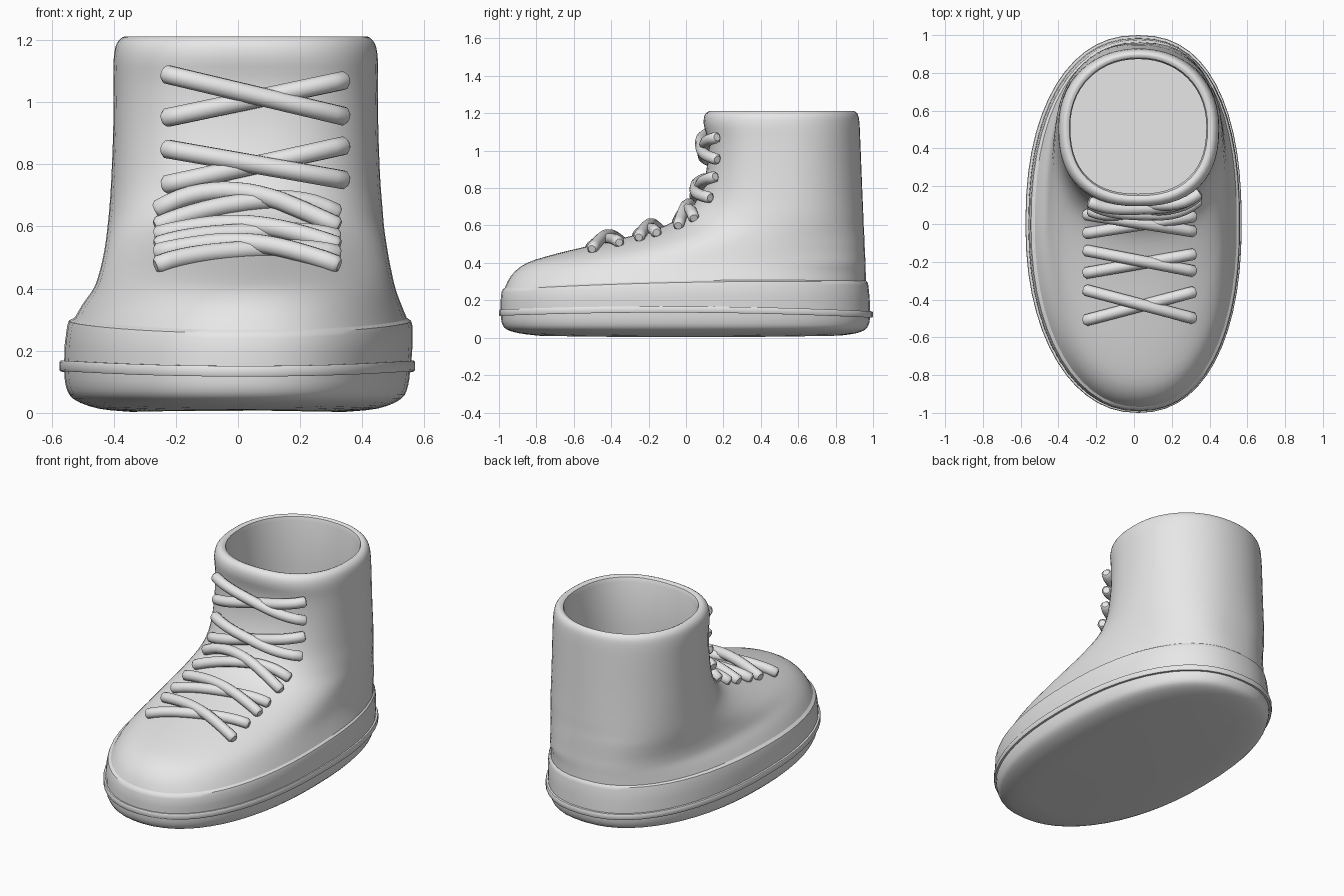
import bpy, bmesh, math
from mathutils import Vector
from mathutils.bvhtree import BVHTree

cube = bpy.data.objects.get("Cube")
if cube:
    bpy.data.objects.remove(cube)

grey = bpy.data.materials.new("light grey")
grey.use_nodes = True
grey.diffuse_color = (0.8, 0.8, 0.8, 1)
grey.node_tree.nodes["Principled BSDF"].inputs["Base Color"].default_value = (0.8, 0.8, 0.8, 1)

SEGMENTS = 56


def ring(bm, z, front, back, left, right, front_power, back_power, tilt=0.0, bow=0.0, skew=0.0):
    """One closed oval between the given extents, sloped along y and bent towards +x at its ends."""
    cx, cy = (left + right) / 2, (front + back) / 2
    verts = []
    for i in range(SEGMENTS):
        a = math.tau * i / SEGMENTS
        c, s = math.cos(a), math.sin(a)
        e = 2 / (back_power if s > 0 else front_power)
        x = cx + (right - left) / 2 * math.copysign(abs(c) ** e, c)
        y = cy + (back - front) / 2 * math.copysign(abs(s) ** e, s)
        verts.append(bm.verts.new((x + skew * y * y, y, z + tilt * y - bow * y * y)))
    return verts


def smooth_rows(rows, steps=3):
    """Catmull-Rom interpolation through the key ovals."""
    out = []
    for i in range(len(rows) - 1):
        p = [rows[max(i - 1, 0)], rows[i], rows[i + 1], rows[min(i + 2, len(rows) - 1)]]
        for k in range(steps):
            t = k / steps
            out.append([b + 0.5 * t * (c - a + t * (2 * a - 5 * b + 4 * c - d + t * (3 * (b - c) + d - a)))
                        for a, b, c, d in zip(*p)])
    return out + [rows[-1]]


def loft(name, rows, cap_start=False, cap_end=False, closed=False):
    bm = bmesh.new()
    rings = [ring(bm, *r) for r in rows]
    pairs = list(zip(rings, rings[1:]))
    if closed:
        pairs.append((rings[-1], rings[0]))
    for low, high in pairs:
        for i in range(SEGMENTS):
            j = (i + 1) % SEGMENTS
            bm.faces.new((low[i], low[j], high[j], high[i]))
    if cap_start:
        bm.faces.new(rings[0][::-1])
    if cap_end:
        bm.faces.new(rings[-1])
    bm.normal_update()
    tree = BVHTree.FromBMesh(bm)
    mesh = bpy.data.meshes.new(name)
    bm.to_mesh(mesh)
    bm.free()
    mesh.materials.append(grey)
    obj = bpy.data.objects.new(name, mesh)
    bpy.context.collection.objects.link(obj)
    bpy.ops.object.select_all(action='DESELECT')
    obj.select_set(True)
    bpy.context.view_layer.objects.active = obj
    bpy.ops.object.shade_smooth_by_angle(angle=math.radians(35))
    return tree


# Rounded sole
loft("sole", smooth_rows([
    [0.003, -0.78, 0.82, -0.34, 0.34, 2.2, 2.2, 0, -0.012, 0.02],
    [0.014, -0.89, 0.91, -0.45, 0.45, 2.2, 2.2, 0, -0.012, 0.025],
    [0.045, -0.96, 0.96, -0.53, 0.525, 2.2, 2.3, 0, 0, 0.025],
    [0.09, -0.985, 0.98, -0.555, 0.548, 2.2, 2.3, 0, 0.01, 0.025],
    [0.15, -0.99, 0.985, -0.56, 0.555, 2.2, 2.3, 0, 0.025, 0.025]]), cap_start=True, cap_end=True)

# Thin welt strip around the sole
loft("welt", [
    [z, -1 + d, 1 - d, -0.575 + d, 0.57 - d, 2.2, 2.3, -0.005, 0.022, 0.025]
    for z, d in ((0.134, 0.03), (0.134, 0.003), (0.139, 0), (0.163, 0), (0.168, 0.003), (0.168, 0.03))],
    closed=True)

# Foxing band above the welt
loft("foxing_band", [
    [0.15, -0.99, 0.985, -0.56, 0.557, 2.2, 2.3, 0, 0.022, 0.025],
    [0.22, -0.992, 0.982, -0.558, 0.562, 2.2, 2.3, 0.01, 0.02, 0.025],
    [0.28, -0.987, 0.975, -0.55, 0.562, 2.2, 2.3, 0.02, 0.02, 0.025],
    [0.296, -0.981, 0.971, -0.545, 0.557, 2.2, 2.3, 0.02, 0.02, 0.025],
    [0.307, -0.965, 0.96, -0.525, 0.54, 2.2, 2.3, 0.02, 0.02, 0.025]])

# Upper: vamp rising into the ankle shaft, rolled rim and inner lining
outer = smooth_rows([
    [0.29, -0.975, 0.963, -0.535, 0.55, 2.2, 2.3, 0.02, 0.02, 0.025],
    [0.35, -0.935, 0.961, -0.50, 0.525, 2.15, 2.42, 0.01, 0.01, 0.022],
    [0.40, -0.85, 0.96, -0.465, 0.507, 2.1, 2.55, 0, 0, 0.018],
    [0.45, -0.69, 0.957, -0.447, 0.495, 2.05, 2.55, 0, 0, 0.012],
    [0.50, -0.48, 0.955, -0.435, 0.485, 2, 2.5, 0, 0, 0.006],
    [0.55, -0.27, 0.953, -0.426, 0.477, 2.05, 2.4, 0, 0, 0],
    [0.60, -0.11, 0.95, -0.42, 0.47, 2.15, 2.3, 0, 0, 0],
    [0.66, -0.01, 0.948, -0.414, 0.465, 2.25, 2.22, 0, 0, 0],
    [0.75, 0.065, 0.944, -0.408, 0.458, 2.4, 2.15, 0, 0, 0],
    [0.90, 0.11, 0.938, -0.402, 0.452, 2.55, 2.1, 0, 0, 0],
    [1.05, 0.115, 0.932, -0.40, 0.45, 2.55, 2.1, 0, 0, 0],
    [1.14, 0.095, 0.928, -0.40, 0.45, 2.45, 2.1, 0, 0, 0],
    [1.19, 0.10, 0.92, -0.39, 0.44, 2.4, 2.1, 0, 0, 0],
    [1.212, 0.125, 0.90, -0.365, 0.415, 2.4, 2.1, 0, 0, 0],
    [1.205, 0.15, 0.88, -0.342, 0.39, 2.4, 2.1, 0, 0, 0]])
lining = [[z, 0.16, 0.873, -0.337, 0.383, 2.4, 2.1] for z in (1.18, 0.9, 0.6, 0.2)]
surface = loft("upper", outer + lining, cap_end=True)


# Laces laid over the upper by casting each strand onto its surface
def lace(name, start, end, direction, lift, end_gap):
    direction = Vector(direction).normalized()
    start, end = Vector(start), Vector(end)
    count = 16
    points = []
    for i in range(count + 1):
        t = i / count
        origin = start.lerp(end, t) - direction * 1.5
        hit, _, _, _ = surface.ray_cast(origin, direction)
        bulge = math.sin(math.pi * t) ** 2
        points.append(hit - direction * (0.014 + end_gap * (1 - bulge) + lift * bulge))
    head = points[0] + (points[0] - points[1]).normalized() * 0.012
    tail = points[-1] + (points[-1] - points[-2]).normalized() * 0.012
    points = [head] + points + [tail]
    curve = bpy.data.curves.new(name, 'CURVE')
    curve.dimensions = '3D'
    curve.bevel_depth = 0.031
    curve.bevel_resolution = 3
    curve.use_fill_caps = True
    spline = curve.splines.new('POLY')
    spline.points.add(len(points) - 1)
    for p, co in zip(spline.points, points):
        p.co = (*co, 1)
    spline.points[0].radius = spline.points[-1].radius = 0.65
    curve.materials.append(grey)
    bpy.context.collection.objects.link(bpy.data.objects.new(name, curve))


# Each pair: height or depth of the four ends, laid from the front or from above
shaft_pairs = [(1.09, 0.955, 0.95, 1.07), (0.85, 0.75, 0.735, 0.86)]
vamp_pairs = [(0.05, -0.04, -0.05, 0.04), (-0.14, -0.25, -0.26, -0.16), (-0.35, -0.50, -0.51, -0.36)]
for n, (a, b, c, d) in enumerate(shaft_pairs, 1):
    for side, lo, hi, lift in (("over", a, b, 0.022), ("under", c, d, 0.0)):
        lace(f"shaft_lace_{side}_{n}", (-0.23, 0, lo), (0.34, 0, hi), (0, 1, 0), lift, 0.03)
for n, (a, b, c, d) in enumerate(vamp_pairs, 1):
    for side, lo, hi, lift in (("over", a, b, 0.022), ("under", c, d, 0.0)):
        lace(f"vamp_lace_{side}_{n}", (-0.255, lo, 0.6), (0.315, hi, 0.6), (0, 0, -1), lift, 0.008)
